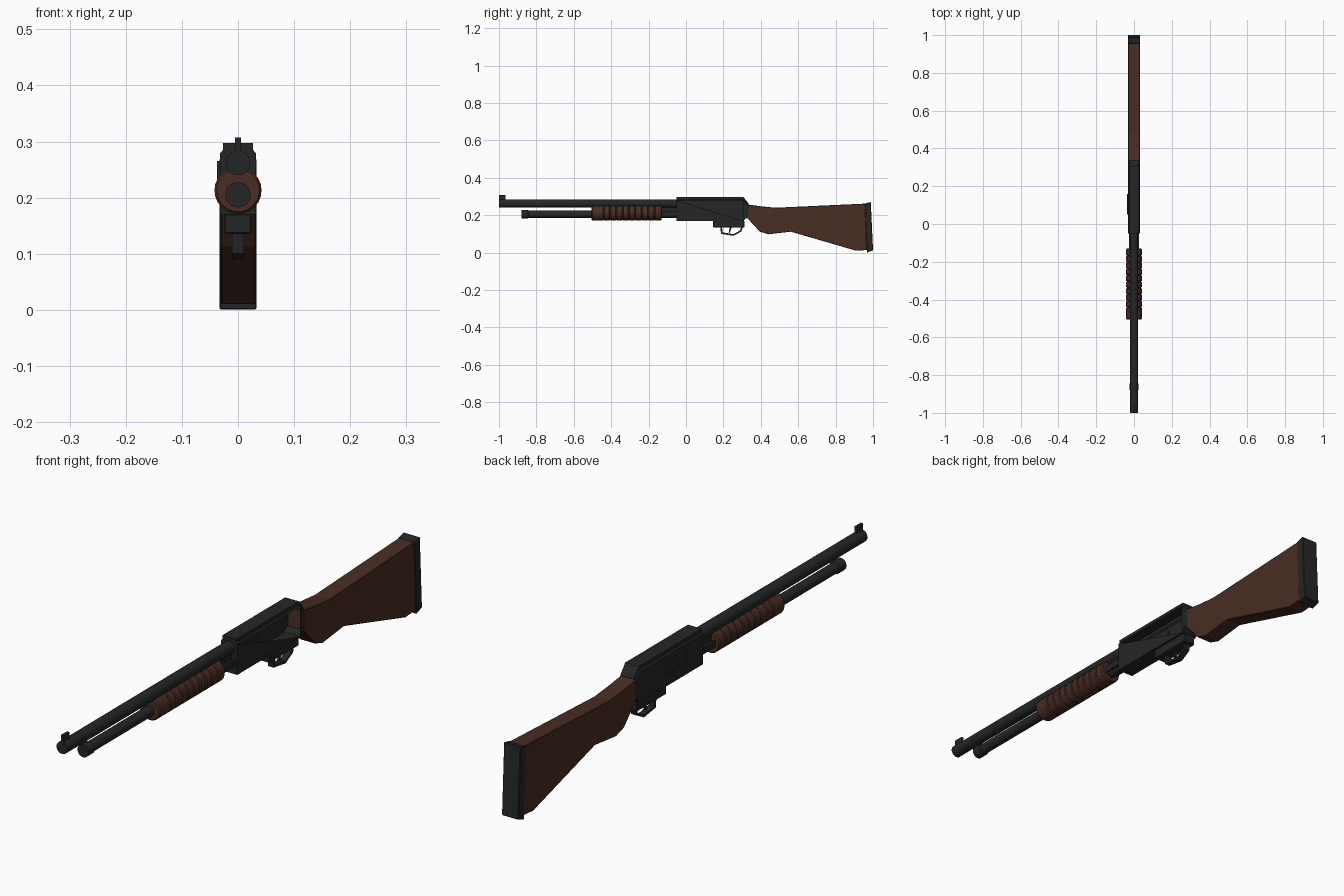
import bpy, bmesh, math

cube = bpy.data.objects.get("Cube")
if cube:
    bpy.data.objects.remove(cube, do_unlink=True)


def material(name, rgb):
    m = bpy.data.materials.new(name)
    m.use_nodes = True
    m.diffuse_color = (*rgb, 1)
    bsdf = next(n for n in m.node_tree.nodes if n.type == 'BSDF_PRINCIPLED')
    bsdf.inputs["Base Color"].default_value = (*rgb, 1)
    return m


METAL = material("dark steel", (0.018, 0.0195, 0.0195))
WOOD = material("brown wood", (0.068, 0.026, 0.017))


def finish(name, bm, mat, recalc=True):
    if recalc:
        bmesh.ops.recalc_face_normals(bm, faces=bm.faces[:])
    me = bpy.data.meshes.new(name)
    bm.to_mesh(me)
    bm.free()
    me.materials.append(mat)
    ob = bpy.data.objects.new(name, me)
    bpy.context.collection.objects.link(ob)
    return ob


def lathe(name, profile, z, mat, sides=24):
    """Revolve (y, radius) points about a lengthwise axis at height z."""
    bm = bmesh.new()
    rings = []
    for y, r in profile:
        angles = [2 * math.pi * i / sides for i in range(sides)]
        rings.append([bm.verts.new((r * math.cos(a), y, z + r * math.sin(a))) for a in angles])
    for a, b in zip(rings, rings[1:]):
        for i in range(sides):
            j = (i + 1) % sides
            bm.faces.new((a[i], a[j], b[j], b[i]))
    bm.faces.new(rings[0])
    bm.faces.new(rings[-1])
    ob = finish(name, bm, mat)
    bpy.ops.object.select_all(action='DESELECT')
    bpy.context.view_layer.objects.active = ob
    ob.select_set(True)
    bpy.ops.object.shade_smooth_by_angle(angle=math.radians(30))
    return ob


def prism(name, outline, half, mat, x=0, bevel=0):
    """Extrude a (y, z) side outline across the width."""
    bm = bmesh.new()
    face = bm.faces.new([bm.verts.new((x - half, y, z)) for y, z in outline])
    new = bmesh.ops.extrude_face_region(bm, geom=[face])["geom"]
    for v in new:
        if isinstance(v, bmesh.types.BMVert):
            v.co.x += 2 * half
    ob = finish(name, bm, mat)
    if bevel:
        mod = ob.modifiers.new("edge", 'BEVEL')
        mod.width, mod.segments = bevel, 1
    return ob


def box(name, y0, y1, z0, z1, half, mat, x=0, bevel=0):
    return prism(name, [(y0, z0), (y1, z0), (y1, z1), (y0, z1)], half, mat, x, bevel)


# Barrel, sight and magazine tube
lathe("barrel", [(-1, .022), (-.04, .022)], .262, METAL)
box("front_sight", -1, -.965, .28, .307, .005, METAL)
lathe("magazine_tube", [(-.88, .0225), (-.845, .0225), (-.842, .019), (-.04, .019)], .205, METAL)
box("barrel_lug", -.16, -.045, .215, .25, .01, METAL)
for side, x in (("right", -.022), ("left", .022)):
    box(side + "_action_bar", -.16, -.04, .2, .222, .004, METAL, x)

# Ribbed pump handle
ribs = [(-.505, .038), (-.5, .042)]
for k in range(9):
    y = -.445 + k * .034
    ribs += [(y, .042), (y + .003, .038), (y + .006, .038), (y + .009, .042)]
ribs += [(-.135, .042), (-.13, .038)]
lathe("pump_handle", ribs, .213, WOOD)

# Receiver shell, open at the rear and on the upper left side
bm = bmesh.new()
sections = []
for y, low, high in ((-.05, .17, .297), (.307, .17, .297), (.335, .195, .262)):
    half = [(.032, low), (.032, high - .018), (.027, high - .012), (.027, high)]
    loop = half + [(-x, z) for x, z in reversed(half)]
    sections.append([bm.verts.new((x, y, z)) for x, z in loop])
front, middle, rear = sections
bm.faces.new(front)
for a, b in ((front, middle), (middle, rear)):
    for i in range(len(a)):
        j = (i + 1) % len(a)
        if a is front and i == 0:
            bm.faces.new((a[0], b[0], a[1]))
        else:
            bm.faces.new((a[i], b[i], b[j], a[j]))
finish("receiver", bm, METAL)
box("ejection_port", .05, .158, .215, .265, .004, METAL, -.033)

# Trigger group
box("trigger_plate", .145, .312, .135, .172, .024, METAL, bevel=.003)
outer = [(.183, .14), (.187, .1), (.255, .09), (.297, .113), (.304, .14)]
inner = [(.295, .14), (.289, .118), (.253, .099), (.196, .108), (.192, .14)]
prism("trigger_guard", outer + inner, .011, METAL)
prism("trigger", [(.235, .14), (.228, .108), (.234, .106), (.246, .14)], .004, METAL)

# Shoulder stock and butt pad
prism("stock", [(.325, .258), (.405, .247), (.48, .24), (.958, .262), (.967, .014), (.91, .01),
                (.56, .112), (.44, .098), (.395, .112), (.325, .188)], .031, WOOD, bevel=.002)
prism("butt_pad", [(.955, .262), (.988, .27), (1, .012), (.967, 0)], .033, METAL, bevel=.002)
